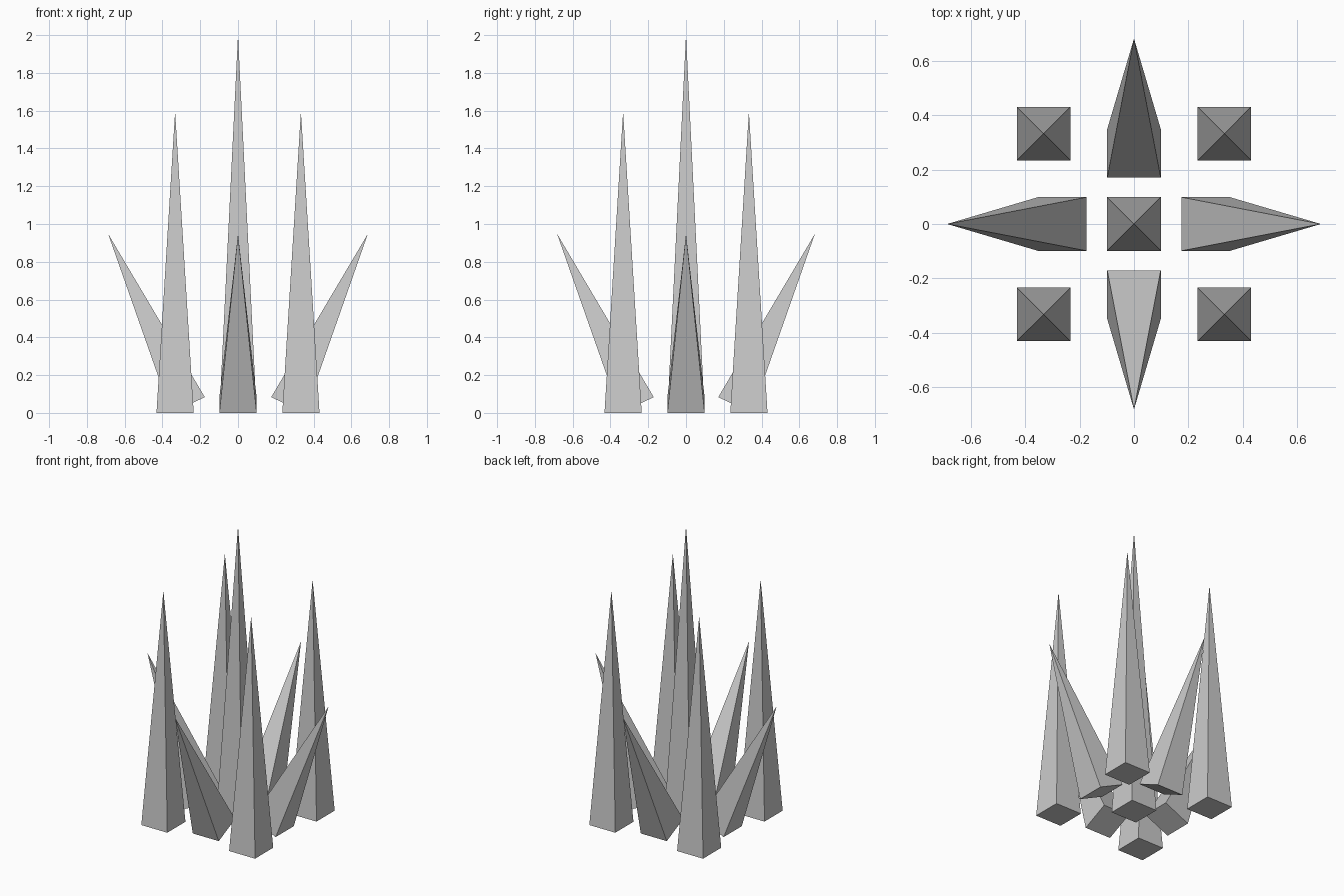
import bpy, math
from mathutils import Matrix

if "Cube" in bpy.data.objects:
    bpy.data.objects.remove(bpy.data.objects["Cube"])

HALF = 0.0985   # half width of every square spike base


def spike(name, height, matrix):
    # four-sided pyramid with its base centre at the local origin
    h = HALF
    verts = [(-h, -h, 0), (h, -h, 0), (h, h, 0), (-h, h, 0), (0, 0, height)]
    faces = [(3, 2, 1, 0)] + [(i, (i + 1) % 4, 4) for i in range(4)]
    mesh = bpy.data.meshes.new(name)
    mesh.from_pydata(verts, [], faces)
    mesh.transform(matrix)
    mesh.update()
    obj = bpy.data.objects.new(name, mesh)
    bpy.context.collection.objects.link(obj)
    return obj


# tall middle spike
spike("center_spike", 2.0, Matrix.Identity(4))

# upright corner spikes
for sx in (-1, 1):
    for sy in (-1, 1):
        spike("corner_spike", 1.595, Matrix.Translation((sx * 0.333, sy * 0.333, 0)))

# short spikes leaning outwards, resting on their outer base edge
tilt = math.radians(25)
for i in range(4):
    dist = 0.265 if i % 2 == 0 else 0.26
    spike("leaning_spike", 1.0,
          Matrix.Rotation(i * math.pi / 2, 4, 'Z')
          @ Matrix.Translation((dist, 0, HALF * math.sin(tilt)))
          @ Matrix.Rotation(tilt, 4, 'Y'))
